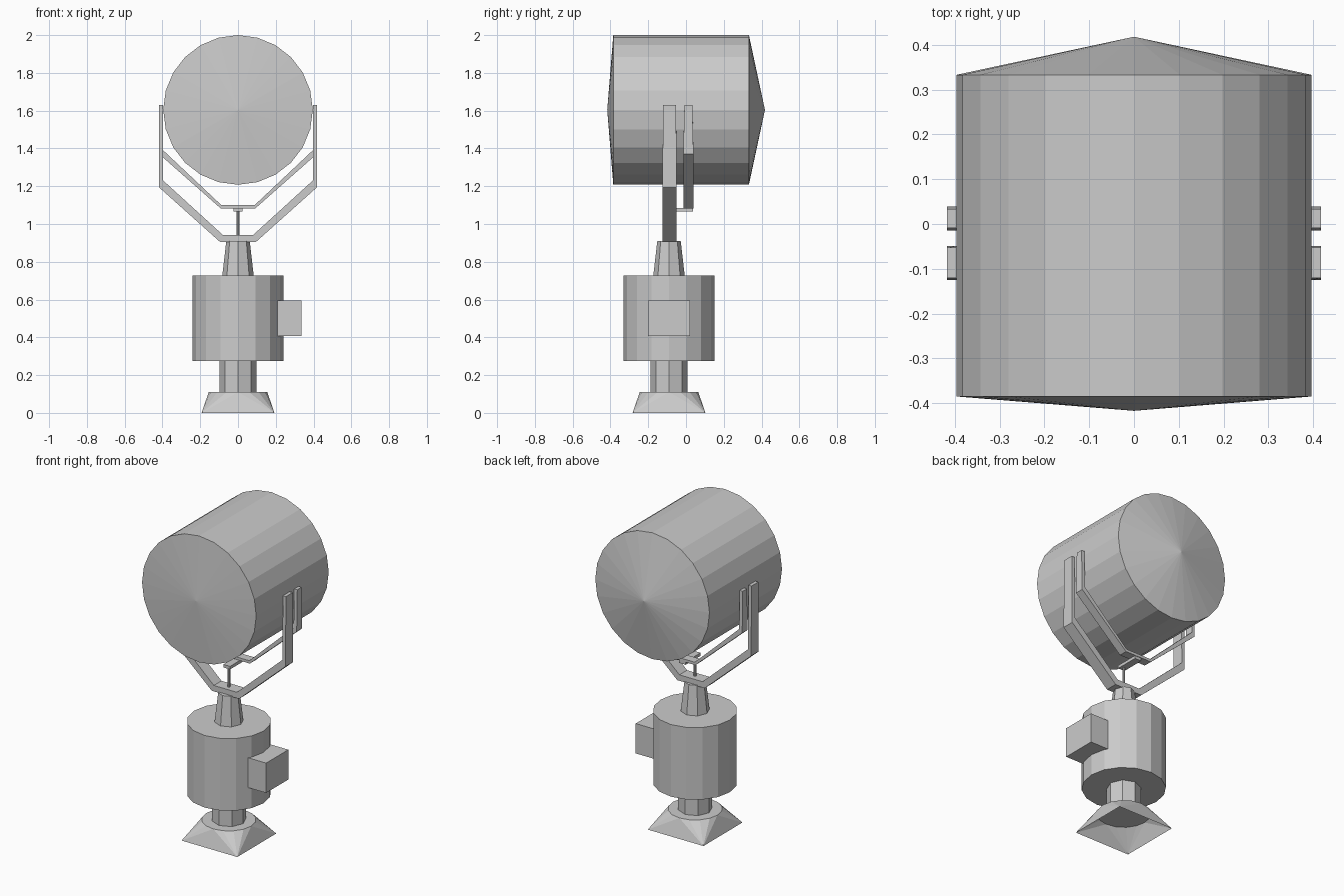
import bpy, bmesh
from math import sin, cos, pi
from mathutils import Matrix

AXIS_Y = -0.09  # the pedestal stands slightly forward of centre

old = bpy.data.objects.get("Cube")
if old:
    bpy.data.objects.remove(old, do_unlink=True)

metal = bpy.data.materials.new("plain grey")
metal.use_nodes = True
GREY = (0.6, 0.6, 0.6, 1)
metal.diffuse_color = GREY
metal.node_tree.nodes["Principled BSDF"].inputs["Base Color"].default_value = GREY


def finish(name, bm, closed=True):
    if closed:
        bmesh.ops.recalc_face_normals(bm, faces=bm.faces)
    mesh = bpy.data.meshes.new(name)
    bm.to_mesh(mesh)
    bm.free()
    mesh.materials.append(metal)
    ob = bpy.data.objects.new(name, mesh)
    bpy.context.collection.objects.link(ob)
    return ob


def ring(bm, radius, z, sides):
    return [bm.verts.new((radius * cos(2 * pi * i / sides),
                          radius * sin(2 * pi * i / sides), z)) for i in range(sides)]


def bridge(bm, a, b):
    n = len(a)
    for i in range(n):
        j = (i + 1) % n
        bm.faces.new((a[i], a[j], b[j], b[i]))


def tapered(name, r0, r1, z0, z1, sides):
    """Flat-capped prism on the pedestal axis."""
    bm = bmesh.new()
    low, high = ring(bm, r0, z0, sides), ring(bm, r1, z1, sides)
    bridge(bm, low, high)
    bm.faces.new(low)
    bm.faces.new(high)
    bm.transform(Matrix.Translation((0, AXIS_Y, 0)))
    return finish(name, bm)


def box(name, low, high):
    bm = bmesh.new()
    bmesh.ops.create_cube(bm, size=1)
    for v in bm.verts:
        v.co = [a + (c + 0.5) * (b - a) for c, a, b in zip(v.co, low, high)]
    return finish(name, bm)


def fork(name, y, stations):
    """Bent strap; each station is outer x, outer z, inner x, inner z, half width."""
    path = [(-a, b, -c, d, w) for a, b, c, d, w in stations] + stations[::-1]
    bm = bmesh.new()
    rings = [[bm.verts.new(p) for p in ((ox, y - w, oz), (ox, y + w, oz),
                                        (ix, y + w, iz), (ix, y - w, iz))]
             for ox, oz, ix, iz, w in path]
    for a, b in zip(rings, rings[1:]):
        bridge(bm, a, b)
    bm.faces.new(rings[0])
    bm.faces.new(rings[-1])
    return finish(name, bm)


# Flared foot: hollow skirt from a square to a round top
bm = bmesh.new()
H, SIDES = 0.193, 16
top = ring(bm, 0.155, 0.11, SIDES)
corners = [bm.verts.new((x * H, y * H, 0)) for x, y in ((1, 1), (-1, 1), (-1, -1), (1, -1))]
quarter = SIDES // 4
for i in range(SIDES):
    bm.faces.new((corners[i // quarter], top[(i + 1) % SIDES], top[i]))
for k in range(4):
    bm.faces.new((corners[k - 1], corners[k], top[k * quarter]))
bm.faces.new(top)
bm.transform(Matrix.Translation((0, AXIS_Y, 0)))
finish("flared_foot", bm)

# Pedestal stack
tapered("lower_column", 0.098, 0.098, 0.11, 0.276, 8)
tapered("motor_housing", 0.24, 0.24, 0.276, 0.728, 16)
tapered("neck", 0.083, 0.062, 0.728, 0.91, 8)
box("control_box", (0.2, -0.2, 0.408), (0.335, 0.02, 0.595))

# Support forks
fork("main_fork", -0.087, [(0.417, 1.63, 0.396, 1.63, 0.034),
                           (0.417, 1.193, 0.396, 1.23, 0.038),
                           (0.095, 0.905, 0.08, 0.942, 0.038)])
fork("tilt_fork", 0.0125, [(0.417, 1.63, 0.396, 1.63, 0.021),
                           (0.417, 1.37, 0.396, 1.39, 0.027),
                           (0.092, 1.083, 0.088, 1.1, 0.027)])

# Tilt linkage
tapered("tilt_rod", 0.008, 0.008, 0.935, 1.07, 8)
box("tilt_plate", (-0.023, -0.112, 1.065), (0.023, 0.036, 1.084))

# Lamp drum with shallow conical ends
bm = bmesh.new()
front, back = ring(bm, 0.396, -0.385, 24), ring(bm, 0.396, 0.333, 24)
bridge(bm, front, back)
for rim, tip in ((front, -0.417), (back, 0.418)):
    apex = bm.verts.new((0, 0, tip))
    for a, b in zip(rim, rim[1:] + rim[:1]):
        bm.faces.new((a, b, apex))
bm.transform(Matrix.Translation((0, 0, 1.604)) @ Matrix.Rotation(-pi / 2, 4, "X"))
finish("lamp_drum", bm)
